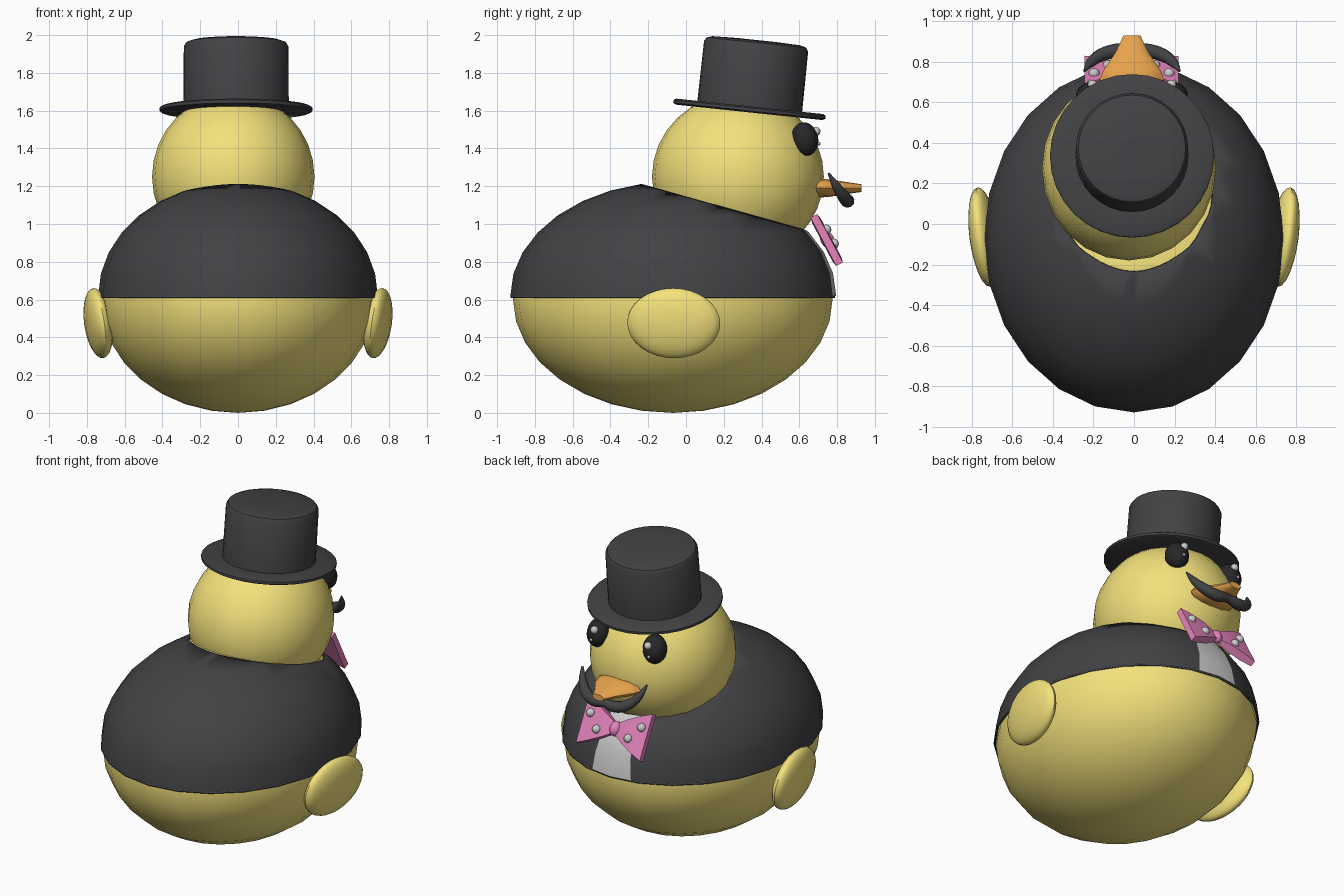
import bpy, bmesh, math
from mathutils import Matrix, Vector

if "Cube" in bpy.data.objects:
    bpy.data.objects.remove(bpy.data.objects["Cube"])


def material(name, rgb):
    m = bpy.data.materials.new(name)
    m.diffuse_color = (*rgb, 1)
    m.use_nodes = True
    m.node_tree.nodes["Principled BSDF"].inputs["Base Color"].default_value = m.diffuse_color
    return m


YELLOW = material("yellow", (0.90, 0.76, 0.20))
BLACK = material("charcoal", (0.055, 0.055, 0.06))
EYE = material("eye_black", (0.02, 0.02, 0.022))
PINK = material("pink", (0.78, 0.23, 0.50))
ORANGE = material("orange", (0.87, 0.40, 0.08))


def finish(bm, name, mat=None, angle=40):
    bmesh.ops.recalc_face_normals(bm, faces=bm.faces)
    me = bpy.data.meshes.new(name)
    bm.to_mesh(me)
    bm.free()
    ob = bpy.data.objects.new(name, me)
    bpy.context.collection.objects.link(ob)
    if mat:
        me.materials.append(mat)
    bpy.ops.object.select_all(action='DESELECT')
    ob.select_set(True)
    bpy.context.view_layer.objects.active = ob
    bpy.ops.object.shade_smooth_by_angle(angle=math.radians(angle))
    return ob


def ball(loc, size, rot=None, seg=24, rings=16):
    bm = bmesh.new()
    mat = Matrix.Translation(loc) @ (rot or Matrix()) @ Matrix.Diagonal((*size, 1))
    bmesh.ops.create_uvsphere(bm, u_segments=seg, v_segments=rings, radius=1, matrix=mat)
    return bm


def trim(bm, point, normal, fill=False):
    # removes everything on the side the normal points to
    geom = bm.verts[:] + bm.edges[:] + bm.faces[:]
    res = bmesh.ops.bisect_plane(bm, geom=geom, plane_co=point, plane_no=normal, clear_outer=True)
    if fill:
        cut = [e for e in res['geom_cut'] if isinstance(e, bmesh.types.BMEdge)]
        bmesh.ops.contextual_create(bm, geom=cut)


def loft(rings):
    bm = bmesh.new()
    loops = [[bm.verts.new(p) for p in ring] for ring in rings]
    n = len(loops[0])
    for a, b in zip(loops, loops[1:]):
        for i in range(n):
            j = (i + 1) % n
            bm.faces.new((a[i], a[j], b[j], b[i]))
    bm.faces.new(loops[0])
    bm.faces.new(loops[-1])
    return bm


def ellipse(n, a, b, phase=0.0):
    return [(a * math.cos(2 * math.pi * (i + phase) / n),
             b * math.sin(2 * math.pi * (i + phase) / n)) for i in range(n)]


NECK_POINT, NECK_NORMAL = Vector((0, 0.61, 0.975)), Vector((0, 0.23, 0.82))

# body
bm = ball((0, -0.07, 0.602), (0.727, 0.846, 0.602))
trim(bm, NECK_POINT - Vector((0, 0, 0.012)), NECK_NORMAL, fill=True)
finish(bm, "body", YELLOW)

# jacket: open upper shell with a sloping neck
JACKET = Vector((0.74, 0.86, 0.603))
bm = ball((0, -0.07, 0.62), JACKET)
trim(bm, (0, 0, 0.62), (0, 0, -1))
trim(bm, NECK_POINT, NECK_NORMAL)
jacket = finish(bm, "jacket", BLACK)
mod = jacket.modifiers.new("thickness", 'SOLIDIFY')
mod.thickness = 0.012
mod.offset = -1

# shirt front
bm = ball((0, -0.07, 0.62), JACKET * 1.006)
trim(bm, (0, 0, 0.62), (0, 0, -1))
trim(bm, NECK_POINT, NECK_NORMAL)
trim(bm, (0, 0.3, 0), (0, -1, 0))
for s in (-1, 1):
    trim(bm, (s * 0.14, 0, 0.62), (s, 0, 0.12))
finish(bm, "shirt_front")

# head
finish(ball((-0.025, 0.275, 1.25), (0.43, 0.455, 0.44)), "head", YELLOW)

# side parts: wings, eyes and glints
for s, side in ((-1, "left"), (1, "right")):
    rot = Matrix.Rotation(-s * 0.13, 4, 'Z') @ Matrix.Rotation(s * 0.14, 4, 'Y')
    finish(ball((s * 0.74, -0.065, 0.475), (0.068, 0.248, 0.187), rot), side + "_wing", YELLOW)
    rot = Matrix.Rotation(-s * 0.5, 4, 'Z') @ Matrix.Rotation(0.25, 4, 'X')
    x = s * 0.205 - 0.01
    finish(ball((x, 0.63, 1.45), (0.073, 0.07, 0.09), rot, 16, 12), side + "_eye", EYE)
    finish(ball((x - s * 0.01, 0.688, 1.49), (0.024,) * 3, None, 12, 8), side + "_eye_glint")
    finish(ball((x + s * 0.005, 0.703, 1.425), (0.01,) * 3, None, 8, 6), side + "_eye_small_glint")

# top hat: turned profile, tilted forward
profile = [(0.39, -0.016), (0.405, -0.008), (0.405, 0.008), (0.39, 0.016), (0.279, 0.016),
           (0.277, 0.335), (0.265, 0.355), (0.235, 0.365), (0.1, 0.369)]
hat = finish(loft([[(x, y, z) for x, y in ellipse(32, r, r)] for r, z in profile]), "top_hat", BLACK)
hat.location = (-0.01, 0.336, 1.607)
hat.rotation_euler.x = math.radians(-6)

# beak
beak = [(0.665, 0.12, 0.035), (0.71, 0.16, 0.05), (0.76, 0.14, 0.046),
        (0.85, 0.08, 0.032), (0.93, 0.042, 0.02)]
finish(loft([[(x - 0.01, y, 1.19 + z) for x, z in ellipse(12, w, h)] for y, w, h in beak]),
       "beak", ORANGE)

# moustache: tapered tube curling up at the tips
half = [(0.0, 0.862, 1.128, 0.026), (0.08, 0.855, 1.122, 0.036), (0.15, 0.835, 1.145, 0.034),
        (0.205, 0.795, 1.20, 0.024), (0.235, 0.755, 1.268, 0.006)]
points = [(-x, y, z, r) for x, y, z, r in reversed(half[1:])] + half
curve = bpy.data.curves.new("moustache", 'CURVE')
curve.dimensions = '3D'
curve.bevel_depth = 1
curve.bevel_resolution = 3
curve.use_fill_caps = True
spline = curve.splines.new('BEZIER')
spline.resolution_u = 4
spline.bezier_points.add(len(points) - 1)
for bp, (x, y, z, r) in zip(spline.bezier_points, points):
    bp.co = (x - 0.01, y, z)
    bp.radius = r
    bp.handle_left_type = bp.handle_right_type = 'AUTO'
curve.materials.append(BLACK)
bpy.context.collection.objects.link(bpy.data.objects.new("moustache", curve))

# bow tie: built upright facing +y, then leaned back
LEAN = Matrix.Translation((-0.012, 0.745, 0.915)) @ Matrix.Rotation(math.radians(28), 4, 'X')
bow = [(0.02, 0.04, 0.016), (0.08, 0.075, 0.026), (0.16, 0.115, 0.026), (0.232, 0.145, 0.02)]
for s, side in ((-1, "left"), (1, "right")):
    bm = loft([[(s * x, -t, -h), (s * x, t, -h), (s * x, t, h), (s * x, -t, h)] for x, h, t in bow])
    bm.transform(LEAN)
    finish(bm, side + "_bow_loop", PINK)
    for i, (x, z) in enumerate(((0.185, 0.05), (0.115, -0.035))):
        finish(ball(LEAN @ Vector((s * x, 0.024, z)), (0.027,) * 3, None, 12, 8), f"{side}_bow_dot_{i + 1}")
bm = ball((0, 0.004, 0), (0.036, 0.036, 0.048), None, 12, 8)
bm.transform(LEAN)
finish(bm, "bow_knot", PINK)
